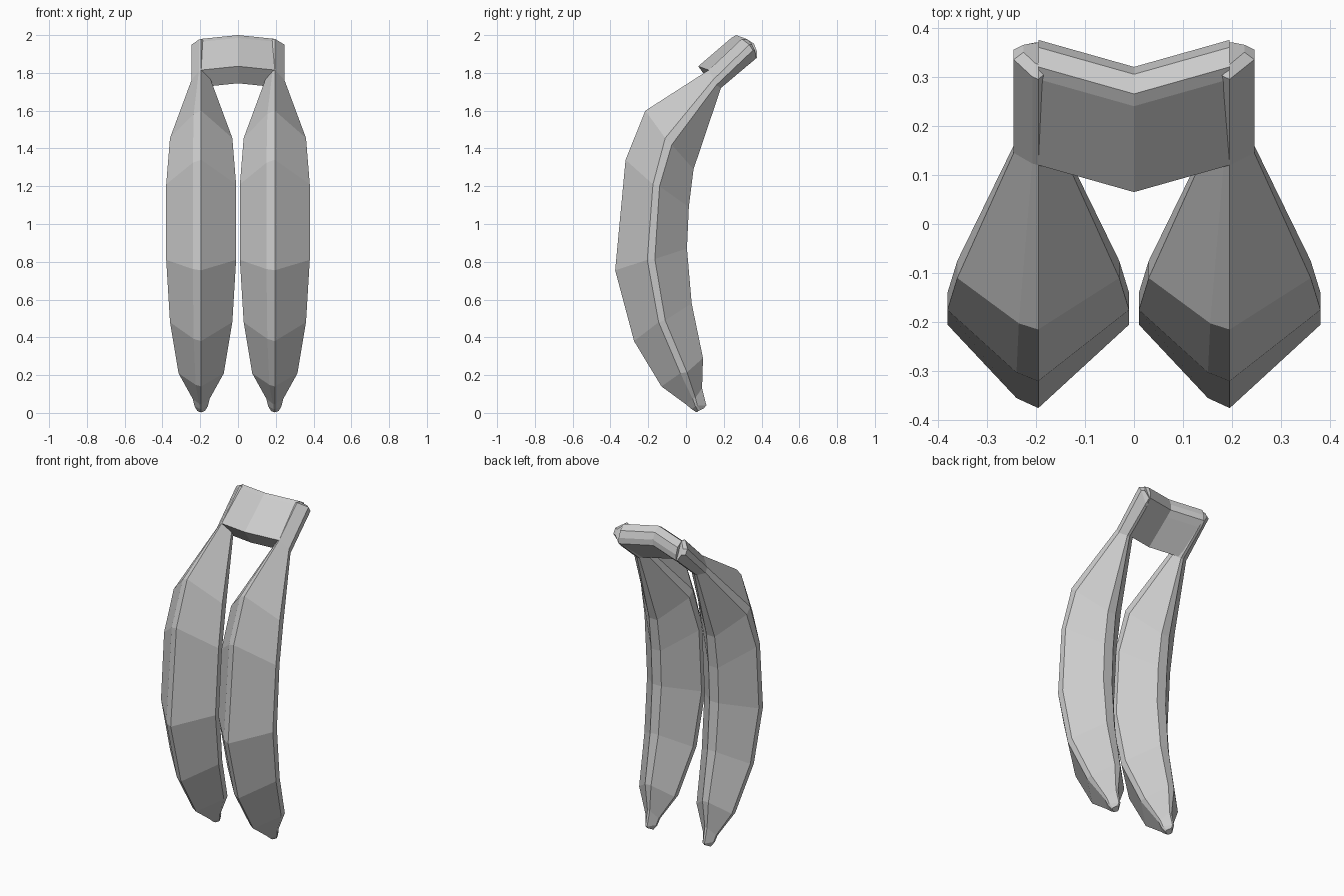
import bpy
import bmesh
from mathutils import Vector

default_cube = bpy.data.objects.get("Cube")
if default_cube:
    bpy.data.objects.remove(default_cube, do_unlink=True)

# One plain material for the whole bunch
grey = bpy.data.materials.new("plain grey")
grey.use_nodes = True
colour = (0.6, 0.6, 0.6, 1)
grey.diffuse_color = colour
grey.node_tree.nodes["Principled BSDF"].inputs["Base Color"].default_value = colour


def loft(name, rings):
    """Join a series of equal point rings into a closed, flat-shaded solid."""
    bm = bmesh.new()
    loops = [[bm.verts.new(point) for point in ring] for ring in rings]
    for lower, upper in zip(loops, loops[1:]):
        for i in range(len(lower)):
            j = (i + 1) % len(lower)
            bm.faces.new((lower[i], lower[j], upper[j], upper[i]))
    bm.faces.new(list(reversed(loops[0])))
    bm.faces.new(loops[-1])
    bmesh.ops.recalc_face_normals(bm, faces=bm.faces)
    mesh = bpy.data.meshes.new(name)
    bm.to_mesh(mesh)
    bm.free()
    mesh.materials.append(grey)
    obj = bpy.data.objects.new(name, mesh)
    bpy.context.collection.objects.link(obj)
    return obj


# Fruit stations from tip to stem end: half width, then (y, z) of the
# front ridge, the two edges of the side strip, and the back ridge
stations = [
    (.02, (.055, .003), (.065, .01), (.075, .015), (.095, .025)),
    (.035, (.03, .02), (.05, .035), (.06, .04), (.108, .04)),
    (.045, (0, .045), (.035, .075), (.05, .08), (.085, .13)),
    (.12, (-.13, .14), (-.03, .21), (.005, .215), (.09, .29)),
    (.165, (-.275, .38), (-.145, .48), (-.11, .49), (.03, .58)),
    (.185, (-.375, .755), (-.205, .81), (-.165, .815), (.005, .87)),
    (.185, (-.32, 1.34), (-.175, 1.21), (-.14, 1.2), (.015, 1.09)),
    (.165, (-.215, 1.6), (-.11, 1.455), (-.075, 1.42), (.04, 1.29)),
    (.05, (.12, 1.815), (.145, 1.765), (.16, 1.735), (.185, 1.72)),
    (.05, (.295, 1.98), (.335, 1.95), (.355, 1.92), (.345, 1.855)),
    (.03, (.325, 1.975), (.35, 1.95), (.365, 1.92), (.37, 1.88)),
]
spacing = .195


def fruit_ring(station, centre):
    """Diamond section with cut side corners and narrow ridge facets."""
    half, front, side_front, side_back, back = station
    front, side_front, side_back, back = (
        Vector((centre, y, z)) for y, z in (front, side_front, side_back, back))
    out = Vector((half, 0, 0))
    facet = out * .24
    front_facet = front.lerp(side_front, .12) - facet
    return [front, front_facet, side_front - out, side_back - out,
            back - facet * .7, back + facet * .7, side_back + out, side_front + out]


for name, centre in (("left_banana", spacing), ("right_banana", -spacing)):
    loft(name, [fruit_ring(station, centre) for station in stations])

# Bent crown joining both stems, with a chamfered top
crown_profile = [(.065, 1.835), (.24, 1.985), (.265, 2), (.305, 1.975),
                 (.32, 1.935), (.32, 1.9), (.285, 1.87), (.13, 1.745)]
crown_rings = []
for x in (-spacing, 0, spacing):
    bend = abs(x) / spacing
    crown_rings.append([(x, y + .055 * bend, z - .02 * bend)
                        for y, z in crown_profile])
loft("stem_crown", crown_rings)
